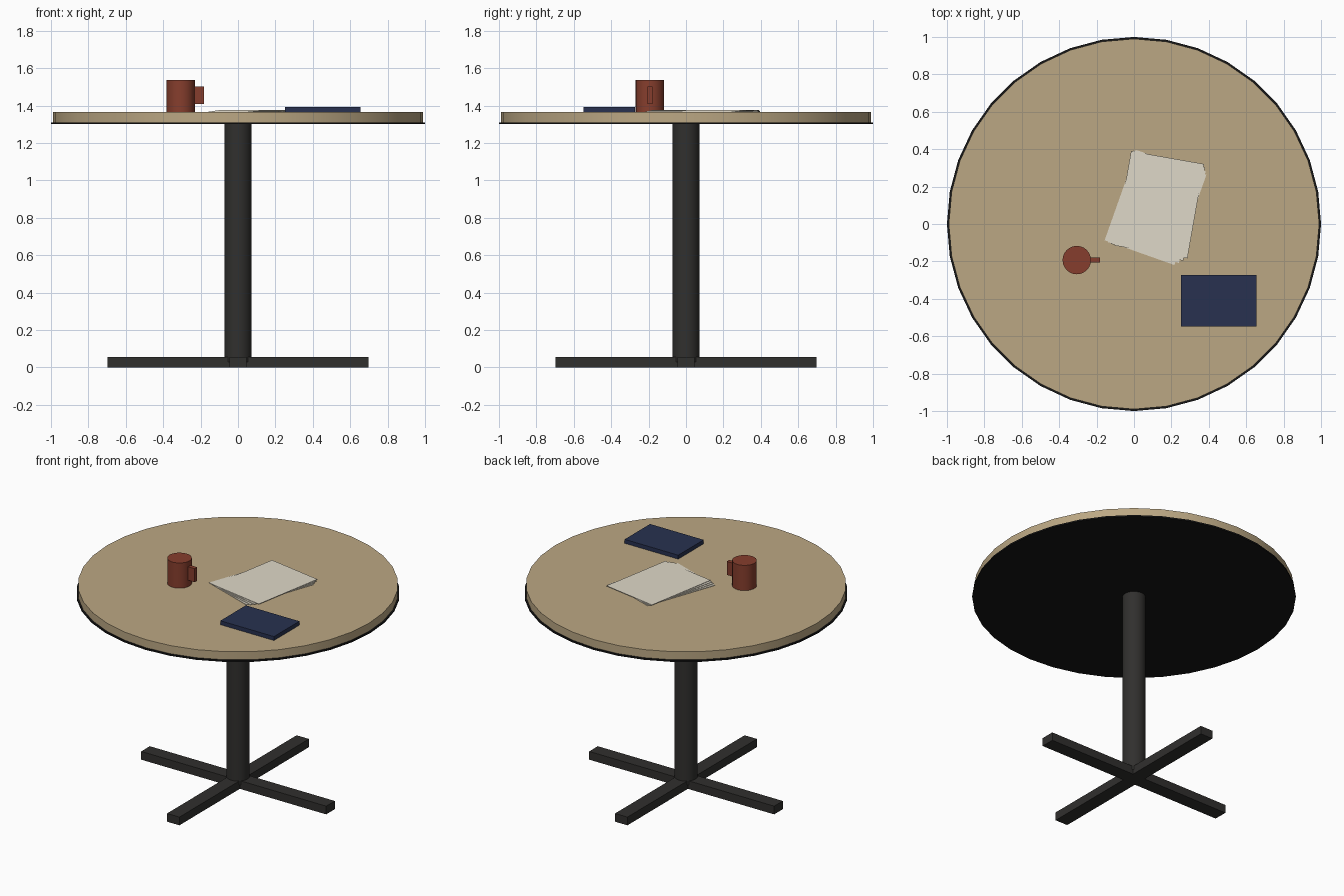
import bpy
from math import radians

if "Cube" in bpy.data.objects:
    bpy.data.objects.remove(bpy.data.objects["Cube"])


def material(name, rgb):
    m = bpy.data.materials.new(name)
    m.diffuse_color = (*rgb, 1)
    m.use_nodes = True
    m.node_tree.nodes["Principled BSDF"].inputs["Base Color"].default_value = m.diffuse_color
    return m


wood = material("wood", (0.50, 0.39, 0.23))
black = material("black_edge", (0.008, 0.008, 0.008))
metal = material("dark_metal", (0.03, 0.029, 0.027))
clay = material("red_clay", (0.24, 0.048, 0.026))
navy = material("navy_cover", (0.021, 0.031, 0.08))
white = material("paper", (0.74, 0.69, 0.58))


def cylinder(name, x, y, r, z0, z1, sides, mat):
    bpy.ops.mesh.primitive_cylinder_add(vertices=sides, radius=r, depth=z1 - z0,
                                        location=(x, y, (z0 + z1) / 2))
    ob = bpy.context.object
    ob.name = name
    ob.data.materials.append(mat)
    bpy.ops.object.shade_smooth_by_angle(angle=radians(30))
    return ob


def box(name, centre, size, mat, turn=0):
    bpy.ops.mesh.primitive_cube_add(size=1, location=centre,
                                    rotation=(0, 0, radians(turn)))
    ob = bpy.context.object
    ob.name = name
    ob.scale = size
    bpy.ops.object.transform_apply(location=False, rotation=False, scale=True)
    ob.data.materials.append(mat)
    return ob


TOP = 1.365

# Round top with a thin black under-edge
cylinder("table_top", 0, 0, 0.99, 1.31, TOP, 36, wood)
cylinder("under_edge", 0, 0, 1.0, 1.30, 1.31, 36, black)

# Pedestal and crossed feet
cylinder("column", 0, 0, 0.072, 0.03, 1.30, 24, metal)
for name, turn in (("foot_bar_x", 0), ("foot_bar_y", 90)):
    box(name, (0, 0, 0.028), (1.396, 0.093, 0.056), metal, turn)

# Mug with a block handle
cylinder("mug", -0.306, -0.193, 0.076, TOP, 1.537, 24, clay)
box("mug_handle", (-0.21, -0.193, 1.455), (0.056, 0.027, 0.092), clay)

# Notebook
box("notebook", (0.452, -0.41, TOP + 0.0135), (0.404, 0.274, 0.027), navy)

# Fanned stack of loose sheets
SHEETS, THICK = 4, 0.003
for i in range(SHEETS):
    t = i / (SHEETS - 1)
    box(f"paper_sheet_{i + 1}",
        (0.115 + 0.020 * t, 0.088 + 0.015 * t, TOP + THICK * (i + 0.5)),
        (0.396, 0.512, THICK), white, -19.5 + 9.5 * t)
